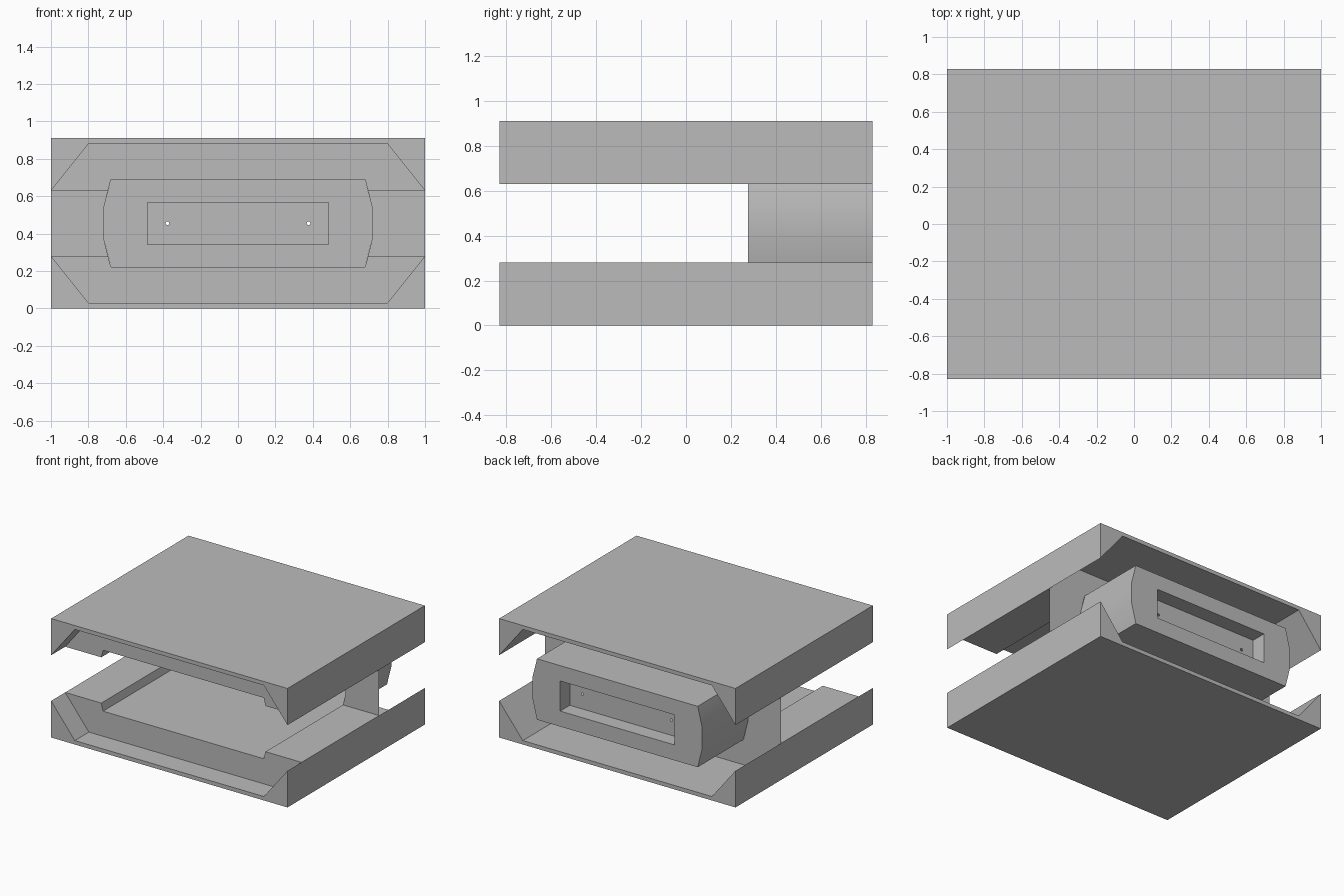
import bpy
import bmesh
import math

if "Cube" in bpy.data.objects:
    bpy.data.objects.remove(bpy.data.objects["Cube"], do_unlink=True)

# Depth stations (y) and heights (z)
FRONT, BACK = -0.83, 0.83
FRONT_WALL, REAR_WALL, SLOT_WALL = -0.66, 0.277, 0.713
HEIGHT, SPLIT, LIP, FLOOR = 0.91, 0.28, 0.03, 0.222

grey = bpy.data.materials.new("plain grey")
grey.use_nodes = True
grey.diffuse_color = (0.5, 0.5, 0.5, 1)
grey.node_tree.nodes["Principled BSDF"].inputs["Base Color"].default_value = (0.5, 0.5, 0.5, 1)


def strip(bm, profile, y0, y1, closed=False):
    """Sweep an x-z profile along y."""
    rows = [[bm.verts.new((x, y, z)) for x, z in profile] for y in (y0, y1)]
    count = len(profile)
    for i in range(count if closed else count - 1):
        j = (i + 1) % count
        bm.faces.new((rows[0][i], rows[0][j], rows[1][j], rows[1][i]))


def panel(bm, outline, y):
    """One flat face across y."""
    bm.faces.new([bm.verts.new((x, y, z)) for x, z in outline])


def pierced_panel(bm, loops, y):
    """Flat face across y; loops after the first are openings."""
    edges = []
    for loop in loops:
        vs = [bm.verts.new((x, y, z)) for x, z in loop]
        edges += [bm.edges.new((vs[i - 1], vs[i])) for i in range(len(vs))]
    bmesh.ops.triangle_fill(bm, edges=edges, use_beauty=True, normal=(0, 1, 0))


def finish(bm, name, flip=False):
    if flip:
        for v in bm.verts:
            v.co.z = HEIGHT - v.co.z
    bmesh.ops.remove_doubles(bm, verts=bm.verts, dist=0.0005)
    bmesh.ops.recalc_face_normals(bm, faces=bm.faces)
    mesh = bpy.data.meshes.new(name)
    bm.to_mesh(mesh)
    bm.free()
    mesh.materials.append(grey)
    obj = bpy.data.objects.new(name, mesh)
    bpy.context.collection.objects.link(obj)
    return obj


def both_sides(half):
    """Complete an outline from its left half."""
    return half + [(-x, z) for x, z in reversed(half)]


# Shared profiles
skin = both_sides([(-1, SPLIT), (-1, 0)])
pocket = both_sides([(-1, SPLIT), (-0.8, LIP)])
channel = both_sides([(-0.695, SPLIT), (-0.68, FLOOR)])
ledge = [(-1, SPLIT), (-0.695, SPLIT)]
side = [(0.68, FLOOR), (0.717, 0.37), (0.717, HEIGHT - 0.37), (0.68, HEIGHT - FLOOR)]
housing = side + [(-x, z) for x, z in reversed(side)]


# Lower and upper shells
def shell(name, flip):
    bm = bmesh.new()
    strip(bm, skin, FRONT, BACK)
    for rim, wall in ((FRONT, FRONT_WALL), (BACK, REAR_WALL)):
        panel(bm, skin + pocket[::-1][1:-1], rim)
        strip(bm, pocket, rim, wall)
        panel(bm, pocket + channel[::-1], wall)
    strip(bm, channel, FRONT_WALL, REAR_WALL)
    for s in (1, -1):
        strip(bm, [(s * x, z) for x, z in ledge], FRONT_WALL, REAR_WALL)
    return finish(bm, name, flip)


shell("lower_shell", False)
shell("upper_shell", True)

# Side walls joining the shells beside the housing
for s, name in ((1, "left_side_wall"), (-1, "right_side_wall")):
    edge = [(0.695, SPLIT)] + side[1:3] + [(0.695, HEIGHT - SPLIT)]
    outline = edge + [(1, HEIGHT - SPLIT), (1, SPLIT)]
    bm = bmesh.new()
    panel(bm, [(s * x, z) for x, z in outline], REAR_WALL)
    finish(bm, name)

# Hollow rear housing with a recessed slot and two pin holes
slot = [(-0.484, 0.34), (0.484, 0.34), (0.484, 0.57), (-0.484, 0.57)]
holes = []
for cx in (-0.377, 0.377):
    angles = [math.tau * i / 12 for i in range(12)]
    holes.append([(cx + 0.01 * math.cos(a), HEIGHT / 2 + 0.01 * math.sin(a)) for a in angles])

bm = bmesh.new()
strip(bm, housing, REAR_WALL, BACK, closed=True)
pierced_panel(bm, [housing, slot], BACK)
strip(bm, slot, BACK, SLOT_WALL, closed=True)
pierced_panel(bm, [slot] + holes, SLOT_WALL)
body = finish(bm, "rear_housing")

bpy.ops.object.select_all(action="DESELECT")
body.select_set(True)
bpy.context.view_layer.objects.active = body
bpy.ops.object.shade_smooth_by_angle(angle=math.radians(30))
